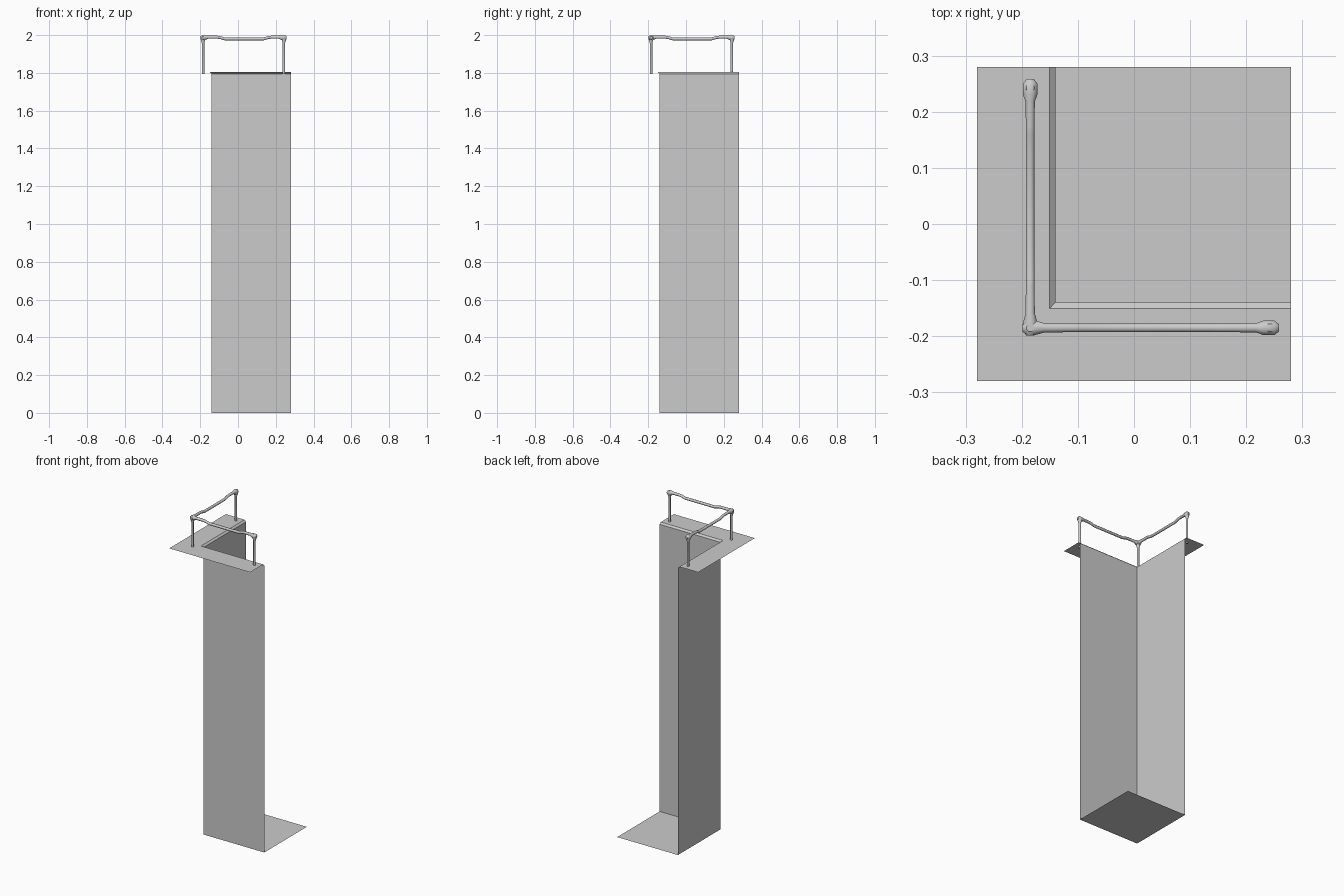
import bpy, bmesh, math
from mathutils import Vector

if "Cube" in bpy.data.objects:
    bpy.data.objects.remove(bpy.data.objects["Cube"])

# One plain grey for the whole model
grey = bpy.data.materials.new("plain_grey")
grey.diffuse_color = (0.6, 0.6, 0.6, 1)
grey.use_nodes = True
grey.node_tree.nodes["Principled BSDF"].inputs["Base Color"].default_value = grey.diffuse_color

OUT = 0.28              # outer half width of the ledge
LIP, PIT = -0.151, -0.140   # chamfer start and pit wall position
TOP, LOW = 1.805, 1.795     # ledge height and chamfer foot
RAIL, END = -0.185, 0.243   # rail line and end post position


def finish(name, bm, smooth=False):
    mesh = bpy.data.meshes.new(name)
    bm.to_mesh(mesh)
    bm.free()
    mesh.materials.append(grey)
    ob = bpy.data.objects.new(name, mesh)
    bpy.context.collection.objects.link(ob)
    if smooth:
        bpy.ops.object.select_all(action='DESELECT')
        ob.select_set(True)
        bpy.context.view_layer.objects.active = ob
        bpy.ops.object.shade_smooth_by_angle(angle=math.radians(50))
    return ob


def tube(name, rings, u, v, sides=8):
    """Loft of round rings (centre, radius) lying in the plane of u and v."""
    bm = bmesh.new()
    loops = []
    for c, r in rings:
        angles = [2 * math.pi * (i + 0.5) / sides for i in range(sides)]
        loops.append([bm.verts.new(Vector(c) + (u * math.cos(a) + v * math.sin(a)) * r * 1.05)
                      for a in angles])
    for a, b in zip(loops, loops[1:]):
        for i in range(sides):
            j = (i + 1) % sides
            bm.faces.new((a[i], a[j], b[j], b[i]))
    bm.faces.new(loops[0][::-1])
    bm.faces.new(loops[-1])
    bmesh.ops.recalc_face_normals(bm, faces=bm.faces)
    return finish(name, bm, True)


# Pit: an L-shaped profile swept through ledge, chamfer, wall and floor
bm = bmesh.new()
rows = []
for d, z in ((-OUT, TOP), (LIP, TOP), (PIT, LOW), (PIT, 0)):
    rows.append([bm.verts.new(p) for p in ((d, OUT, z), (d, d, z), (OUT, d, z))])
for a, b in zip(rows, rows[1:]):
    for i in range(2):
        bm.faces.new((a[i], a[i + 1], b[i + 1], b[i]))
far = bm.verts.new((OUT, OUT, 0))
bm.faces.new((rows[-1][0], rows[-1][1], rows[-1][2], far))
finish("ledge_and_pit", bm)

X, Y, Z = Vector((1, 0, 0)), Vector((0, 1, 0)), Vector((0, 0, 1))

# Handrails: distance from the corner, height, radius
profile = [(-0.014, 1.986, 0.007), (-0.007, 1.986, 0.0125), (0.008, 1.986, 0.0135),
           (0.026, 1.989, 0.0085), (0.075, 1.989, 0.008), (0.09, 1.987, 0.008),
           (0.115, 1.980, 0.008), (0.32, 1.980, 0.008), (0.345, 1.987, 0.008),
           (0.36, 1.989, 0.008), (0.403, 1.989, 0.0085), (0.416, 1.986, 0.0135),
           (0.435, 1.986, 0.0135), (0.443, 1.986, 0.007)]
tube("front_handrail", [((RAIL + s, RAIL, z), r) for s, z, r in profile], Y, Z)
tube("left_handrail", [((RAIL, RAIL + s, z), r) for s, z, r in profile], X, Z)

# Posts flaring into the rail joints
for name, x, y in (("corner_post", RAIL, RAIL), ("front_post", END, RAIL), ("left_post", RAIL, END)):
    tube(name, [((x, y, z), r) for z, r in
                ((LOW, 0.0068), (1.958, 0.0068), (1.976, 0.0125), (1.99, 0.0125), (1.999, 0.007))], X, Y)
